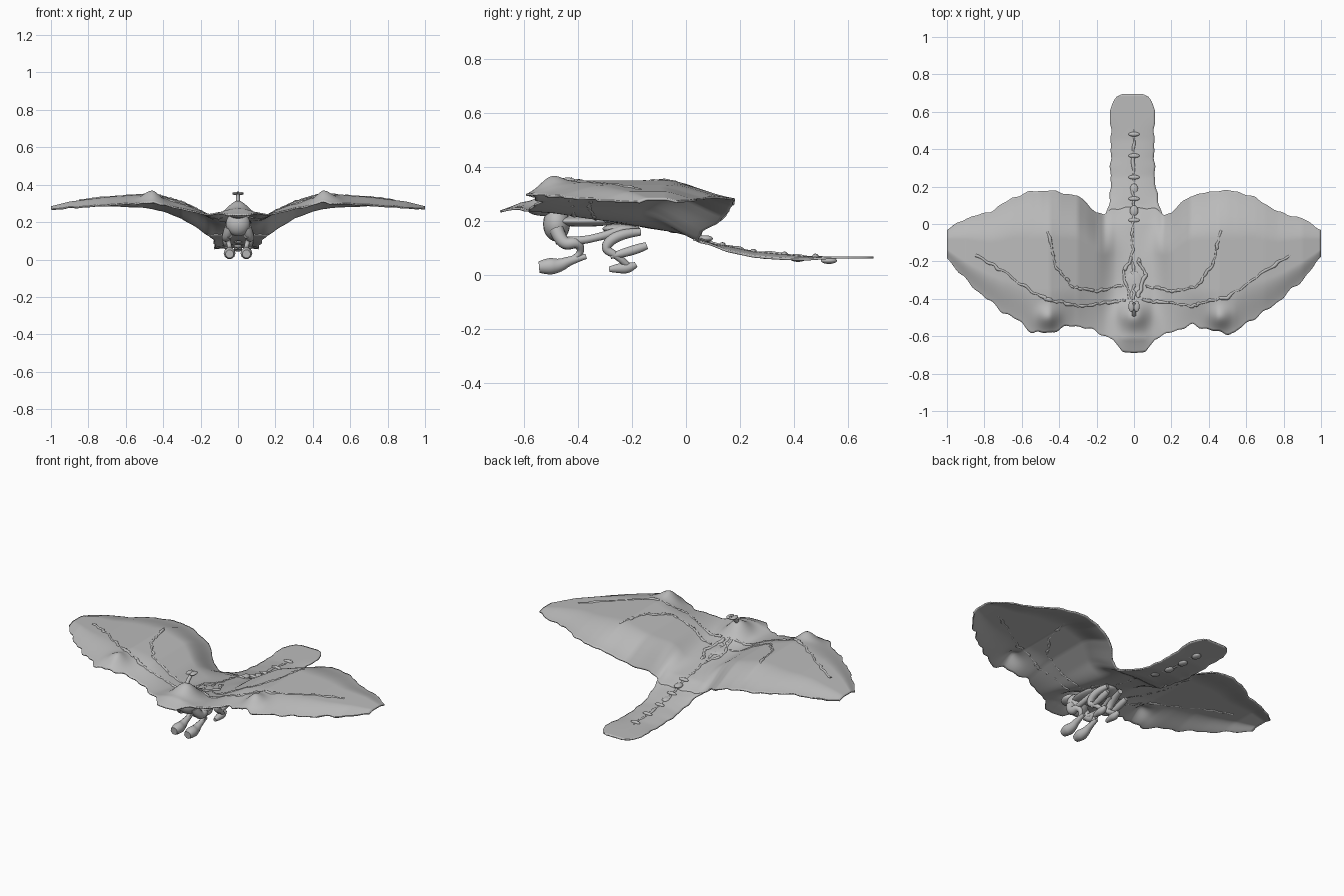
import bpy, bmesh, math, random
from mathutils import Vector

random.seed(4)
cube = bpy.data.objects.get("Cube")
if cube:
    bpy.data.objects.remove(cube, do_unlink=True)

grey = bpy.data.materials.new("plain grey")
grey.use_nodes = True
tone = (0.5, 0.5, 0.5, 1)
grey.diffuse_color = tone
grey.node_tree.nodes["Principled BSDF"].inputs["Base Color"].default_value = tone


def lookup(points, value):
    """Piecewise linear profile."""
    if value <= points[0][0]:
        return points[0][1]
    for (a, low), (b, high) in zip(points, points[1:]):
        if value <= b:
            return low + (high - low) * (value - a) / (b - a)
    return points[-1][1]


def smooth(low, high, value):
    f = min(1, max(0, (value - low) / (high - low)))
    return f * f * (3 - 2 * f)


def bump(x, y, cx, cy, radius):
    return math.exp(-((x - cx) ** 2 + (y - cy) ** 2) / (2 * radius ** 2))


# Wing outline and height profiles, measured outward from the middle
FRONT = [(0, -.69), (.06, -.685), (.11, -.62), (.2, -.575), (.32, -.54), (.45, -.58),
         (.54, -.585), (.6, -.53), (.7, -.47), (.8, -.39), (.9, -.3), (1, -.18)]
BACK = [(0, .09), (.12, .08), (.16, .05), (.2, .06), (.25, .11), (.3, .15), (.45, .18),
        (.55, .175), (.65, .14), (.77, .065), (.9, .03), (1, -.03)]
FRONT_Z = [(0, .24), (.15, .24), (.3, .27), (.45, .295), (.6, .295), (1, .27)]
CREST_Z = [(0, .19), (.1, .21), (.2, .26), (.3, .31), (.45, .352), (.7, .335), (.9, .31), (1, .285)]
BACK_Z = [(0, .09), (.15, .12), (.2, .16), (.3, .22), (.4, .26), (.5, .28), (.7, .29), (1, .275)]
SPINE_Z = [(-.69, .24), (-.61, .268), (-.5, .25), (-.3, .21), (0, .16), (.1, .12),
           (.25, .088), (.45, .07), (.7, .07)]
TAIL = [(.03, .16), (.1, .135), (.2, .12), (.45, .115), (.6, .12), (.65, .11), (.68, .085), (.695, .05)]


def height(x, y):
    """Height of the skin above the ground."""
    x = abs(x)
    front, back = lookup(FRONT, x), lookup(BACK, x)
    t = (y - front) / (back - front)
    crest = lookup(CREST_Z, x)
    edge = lookup(FRONT_Z, x) if t < .4 else lookup(BACK_Z, x)
    hold = smooth(-.08, .3, t) if t < .4 else 1 - smooth(.66, 1.06, t)
    wing = edge + (crest - edge) * hold
    on_tail = smooth(.03, .15, y) * (1 - smooth(.13, .22, x))
    weight = smooth(.02, .2, x) * (1 - on_tail)
    z = lookup(SPINE_Z, y) * (1 - weight) + wing * weight
    # hood over the head, and the wing knuckles
    return z + .065 * bump(x, y, 0, -.49, .05) + .045 * bump(x, y, .46, -.5, .04)


def finish(obj):
    obj.data.materials.append(grey)
    bpy.ops.object.select_all(action='DESELECT')
    obj.select_set(True)
    bpy.context.view_layer.objects.active = obj


def sheet(name, columns, rows, place):
    """Thin skin from a grid of points."""
    bm = bmesh.new()
    grid = [[bm.verts.new(place(i / columns, j / rows)) for j in range(rows + 1)]
            for i in range(columns + 1)]
    for a, b in zip(grid, grid[1:]):
        for j in range(rows):
            bm.faces.new((a[j], b[j], b[j + 1], a[j + 1]))
    mesh = bpy.data.meshes.new(name)
    bm.to_mesh(mesh)
    bm.free()
    obj = bpy.data.objects.new(name, mesh)
    bpy.context.collection.objects.link(obj)
    finish(obj)
    skin = obj.modifiers.new("thickness", 'SOLIDIFY')
    skin.thickness = .008
    bpy.ops.object.shade_smooth()


def blob(name, centre, radii):
    bpy.ops.mesh.primitive_uv_sphere_add(segments=20, ring_count=12, location=centre)
    obj = bpy.context.object
    obj.name = name
    obj.scale = radii
    finish(obj)
    bpy.ops.object.shade_smooth()


def tube(name, points):
    """Smooth limb through (x, y, z, radius) points."""
    curve = bpy.data.curves.new(name, 'CURVE')
    curve.dimensions = '3D'
    curve.bevel_depth = 1
    curve.bevel_resolution = 3
    curve.use_fill_caps = True
    spline = curve.splines.new('NURBS')
    spline.points.add(len(points) - 1)
    for p, (x, y, z, r) in zip(spline.points, points):
        p.co = (x, y, z, 1)
        p.radius = r
    spline.order_u = 3
    spline.use_endpoint_u = True
    spline.resolution_u = 6
    obj = bpy.data.objects.new(name, curve)
    bpy.context.collection.objects.link(obj)
    finish(obj)
    bpy.ops.object.convert(target='MESH')
    bpy.ops.object.shade_smooth()


def ragged(s):
    return .006 * math.sin(s * 47) + .005 * math.sin(s * 83 + 1)


# Wings and tail skin
def wing_point(u, v):
    x = 2 * u - 1
    front = lookup(FRONT, abs(x)) + ragged(x) * smooth(.1, .2, abs(x))
    back = lookup(BACK, abs(x)) + ragged(x + 3) * .5
    y = front + (back - front) * v
    return x, y, height(x, y)


def tail_point(u, v):
    y = .03 + .665 * v
    x = (2 * u - 1) * (lookup(TAIL, y) + ragged(y) * .4) - .008 * smooth(.1, .3, y)
    droop = .015 * smooth(.08, .16, y) * (1 - smooth(.3, .6, y))
    tuck = .004 * (1 - smooth(.05, .15, y))
    return x, y, height(x, y) - droop * (2 * u - 1) ** 2 - tuck


sheet("wings", 160, 64, wing_point)
sheet("tail", 20, 50, tail_point)


# Crumbled bony ridges lying on the skin
def ridge(name, path, radius, steps=44):
    points = []
    for i in range(steps + 1):
        s = i / steps * (len(path) - 1)
        k = min(int(s), len(path) - 2)
        spot = Vector(path[k]).lerp(Vector(path[k + 1]), s - k)
        x = spot.x + random.uniform(-radius, radius)
        y = spot.y + random.uniform(-radius, radius)
        points.append((x, y, height(x, y) - .003, radius * random.uniform(.5, 1.4)))
    tube(name, points)


ridge("spine_ridge", [(0, -.4), (-.01, -.2), (-.005, .1), (0, .5)], .008)
for side, label in ((1, "left"), (-1, "right")):
    ridge(label + "_arm_ridge", [(side * .05, -.41), (side * .3, -.44),
                                 (side * .5, -.39), (side * .84, -.16)], .008)
    ridge(label + "_finger_ridge", [(side * .06, -.33), (side * .2, -.36), (side * .33, -.34),
                                    (side * .42, -.22), (side * .46, -.04)], .007)
    ridge(label + "_shoulder_ridge", [(side * .02, -.4), (side * .06, -.28), (side * .02, -.18)], .009, 14)

# Tail bones with small cross pieces and lumps beneath
for i in range(5):
    y = .02 + .115 * i
    z = height(0, y)
    blob("tail_bone", (0, y, z), (.03, .012, .01))
    blob("tail_lump", (0, y + .05, z - .016), (.022, .03, .012))

# Crest knob on the hood
tube("crest_stem", [(0, -.49, .3, .012), (0, -.47, .335, .01), (0, -.42, .355, .01)])
for side in (1, -1):
    blob("crest_knob", (side * .014, -.44, .353), (.016, .03, .009))

# Body under the skin
blob("chest", (0, -.48, .19), (.065, .05, .065))
blob("belly", (0, -.38, .2), (.07, .13, .02))
blob("throat", (0, -.53, .245), (.055, .06, .025))
blob("hips", (0, -.24, .172), (.06, .07, .02))

# Legs and feet
for side, label in ((1, "left_"), (-1, "right_")):
    x = side * .045
    out = side * .065
    tube(label + "front_leg", [(x, -.48, .17, .028), (out, -.46, .11, .024),
                               (out, -.4, .125, .02), (x, -.385, .08, .011), (x, -.42, .06, .012)])
    tube(label + "front_foot", [(x, -.37, .07, .01), (x, -.43, .055, .017),
                                (x, -.47, .035, .026), (x, -.51, .033, .035), (x, -.545, .03, .022)])
    tube(label + "thigh", [(x, -.48, .13, .016), (out, -.4, .125, .016),
                           (out, -.31, .145, .014), (x, -.24, .165, .02)])
    tube(label + "hind_leg", [(x, -.17, .16, .014), (out, -.25, .155, .022), (out, -.31, .1, .018),
                              (out, -.25, .07, .013), (x, -.21, .03, .012)])
    tube(label + "hind_foot", [(x, -.285, .022, .01), (x, -.25, .026, .02),
                               (x, -.21, .027, .022), (x, -.185, .04, .01)])
    tube(label + "heel", [(out, -.28, .07, .01), (out, -.2, .09, .024), (out, -.145, .11, .014)])
